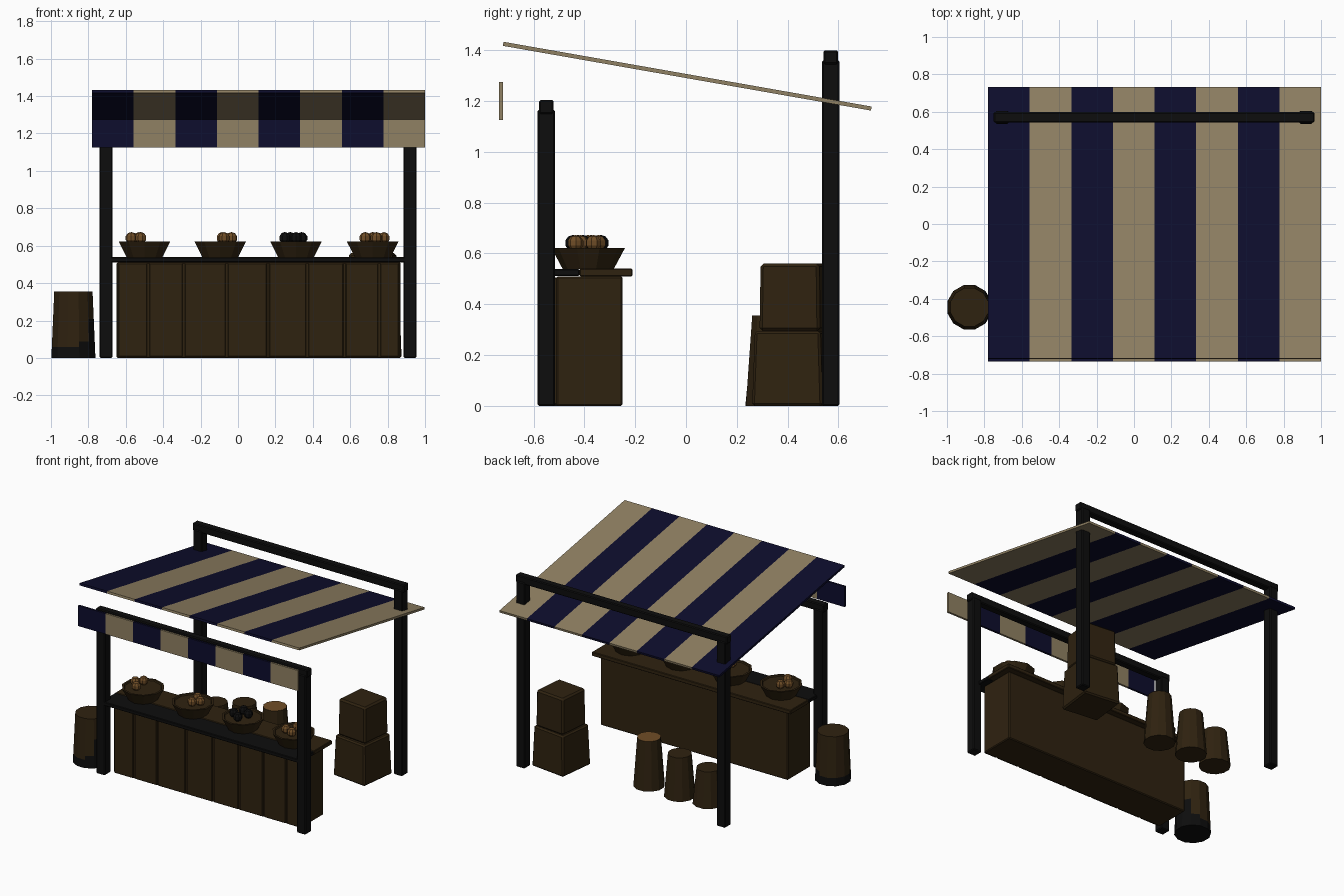
import bpy, bmesh, math, random
from mathutils import Vector, Matrix

if "Cube" in bpy.data.objects:
    bpy.data.objects.remove(bpy.data.objects["Cube"], do_unlink=True)
random.seed(4)


def material(name, rgb):
    m = bpy.data.materials.new(name)
    m.use_nodes = True
    m.diffuse_color = (*rgb, 1)
    m.node_tree.nodes["Principled BSDF"].inputs["Base Color"].default_value = (*rgb, 1)
    return m


wood = material("brown wood", (0.028, 0.016, 0.005))
black = material("black timber", (0.004, 0.004, 0.004))
navy = material("navy cloth", (0.004, 0.004, 0.026))
beige = material("beige cloth", (0.28, 0.22, 0.125))
tan = material("tan fruit", (0.16, 0.075, 0.02))


def finish(name, bm, mats, bevel=0):
    bmesh.ops.recalc_face_normals(bm, faces=bm.faces)
    mesh = bpy.data.meshes.new(name)
    bm.to_mesh(mesh)
    bm.free()
    for m in mats:
        mesh.materials.append(m)
    ob = bpy.data.objects.new(name, mesh)
    bpy.context.scene.collection.objects.link(ob)
    if bevel:
        mod = ob.modifiers.new("Bevel", "BEVEL")
        mod.width, mod.segments = bevel, 1
    return ob


def box(name, x, y, z, mat, bevel=0.006, turn=0, taper=1):
    """Box from (min, max) ranges, turned about its upright axis."""
    bm = bmesh.new()
    bmesh.ops.create_cube(bm, size=1)
    for v in bm.verts:
        if v.co.z > 0:
            v.co.x *= taper
            v.co.y *= taper
    size = [r[1] - r[0] for r in (x, y, z)]
    mid = Vector([(r[0] + r[1]) / 2 for r in (x, y, z)])
    bm.transform(Matrix.Translation(mid) @ Matrix.Rotation(turn, 4, "Z") @ Matrix.Diagonal((*size, 1)))
    return finish(name, bm, [mat], bevel)


def lathe(name, centre, rings, sides, mats, rule=None):
    """Closed solid from (radius, height) rings; rule picks material per face."""
    bm = bmesh.new()
    loops = []
    for r, z in rings:
        angles = [2 * math.pi * (i + 0.5) / sides for i in range(sides)]
        loops.append([bm.verts.new((r * math.cos(a), r * math.sin(a), z)) for a in angles])
    for a, b in zip(loops, loops[1:]):
        for i in range(sides):
            j = (i + 1) % sides
            bm.faces.new((a[i], a[j], b[j], b[i]))
    bm.faces.new(loops[0][::-1])
    bm.faces.new(loops[-1])
    bm.normal_update()
    if rule:
        for f in bm.faces:
            f.material_index = int(rule(f))
    bmesh.ops.translate(bm, verts=bm.verts, vec=centre)
    return finish(name, bm, mats)


# Striped cloth panels
LEFT, RIGHT, STRIPES = -0.78, 1.0, 8
STEP = (RIGHT - LEFT) / STRIPES


def striped_panel(name, depth, height, y, z, tilt=0):
    bm = bmesh.new()
    bmesh.ops.create_cube(bm, size=1)
    bm.transform(Matrix.Translation(((LEFT + RIGHT) / 2, y, z)) @ Matrix.Rotation(tilt, 4, "X")
                 @ Matrix.Diagonal((RIGHT - LEFT, depth, height, 1)))
    for i in range(1, STRIPES):
        bmesh.ops.bisect_plane(bm, geom=bm.verts[:] + bm.edges[:] + bm.faces[:],
                               plane_co=(LEFT + i * STEP, 0, 0), plane_no=(1, 0, 0))
    for f in bm.faces:
        k = int((f.calc_center_median().x - LEFT) / STEP)
        f.material_index = min(max(k, 0), STRIPES - 1) % 2
    finish(name, bm, [navy, beige])


striped_panel("awning", 1.472, 0.016, 0.005, 1.298, math.atan2(-0.255, 1.45))
striped_panel("front_valance", 0.015, 0.15, -0.728, 1.2)

# Timber frame
for place, y, top in (("front", -0.55, 1.165), ("rear", 0.57, 1.36)):
    for side, x in (("right", -0.705), ("left", 0.92)):
        box(f"{place}_{side}_post", (x - 0.035, x + 0.035), (y - 0.035, y + 0.035), (0, top), black)
    box(f"{place}_beam", (-0.75, 0.965), (y - 0.028, y + 0.028), (top - 0.015, top + 0.04), black)

# Counter with plank front and a two-board top
box("counter_body", (-0.65, 0.87), (-0.51, -0.25), (0, 0.51), wood)
edges = [-0.645, -0.48, -0.29, -0.06, 0.16, 0.37, 0.57, 0.755, 0.865]
for i, (a, b) in enumerate(zip(edges, edges[1:])):
    box(f"counter_plank_{i + 1}", (a + 0.006, b - 0.006), (-0.52, -0.505), (0.005, 0.505), wood, 0.004)
box("counter_top_front_board", (-0.7, 0.91), (-0.585, -0.42), (0.512, 0.538), black, 0.004)
box("counter_top_back_board", (-0.7, 0.91), (-0.42, -0.21), (0.51, 0.54), wood, 0.004)


# Bowls of fruit
def fruit_pile(name, x, y, spots, mat):
    bm = bmesh.new()
    for dx, dy in spots:
        turn = Matrix.Rotation(random.uniform(0, 3), 4, "Z")
        bmesh.ops.create_uvsphere(bm, u_segments=8, v_segments=5, radius=0.032,
                                  matrix=Matrix.Translation((x + dx, y + dy, 0.641)) @ turn)
    finish(name, bm, [mat])


BOWL_Y = -0.385
piles = [
    (-0.5, tan, [(-0.07, 0.01), (-0.02, -0.05), (-0.03, 0.05)]),
    (-0.095, tan, [(0.02, -0.04), (0.06, 0.0), (0.01, 0.04)]),
    (0.31, black, [(-0.06, -0.02), (0, -0.06), (0.03, 0.02), (-0.03, 0.05)]),
    (0.72, tan, [(-0.04, -0.03), (0.02, -0.05), (0.06, 0.02), (0, 0.04)]),
]
for i, (x, mat, spots) in enumerate(piles):
    lathe(f"bowl_{i + 1}", (x, BOWL_Y, 0.538), [(0.1, 0), (0.145, 0.084), (0.13, 0.084), (0.125, 0.076)], 10, [wood])
    fruit_pile(f"bowl_{i + 1}_fruit", x, BOWL_Y, spots, mat)

# Stacked crates
box("lower_crate", (0.58, 0.86), (0.275, 0.555), (0, 0.295), wood, 0.01, -0.12, 0.93)
box("upper_crate", (0.6, 0.84), (0.3, 0.54), (0.295, 0.56), wood, 0.012, -0.1, 0.97)

# Tapered baskets behind the counter
baskets = [(0.063, 0.338, 0.355, tan), (-0.196, 0.353, 0.31, wood), (-0.416, 0.336, 0.26, wood)]
for i, (x, y, h, top) in enumerate(baskets):
    lathe(f"basket_{i + 1}", (x, y, 0), [(0.106, 0), (0.08, h)], 12, [wood, top],
          lambda f: f.normal.z > 0.9)


# Barrel outside, with a dark tarred base climbing its inner side
def tarred(f):
    n = f.normal
    height = f.calc_center_median().z
    return n.z < 0.9 and height < 0.05 + 0.26 * max(0, n.x) ** 3


rings = [(0.122 - 0.016 * k / 12, 0.355 * k / 12) for k in range(13)]
lathe("side_barrel", (-0.88, -0.445, 0), rings, 12, [wood, black], tarred)
